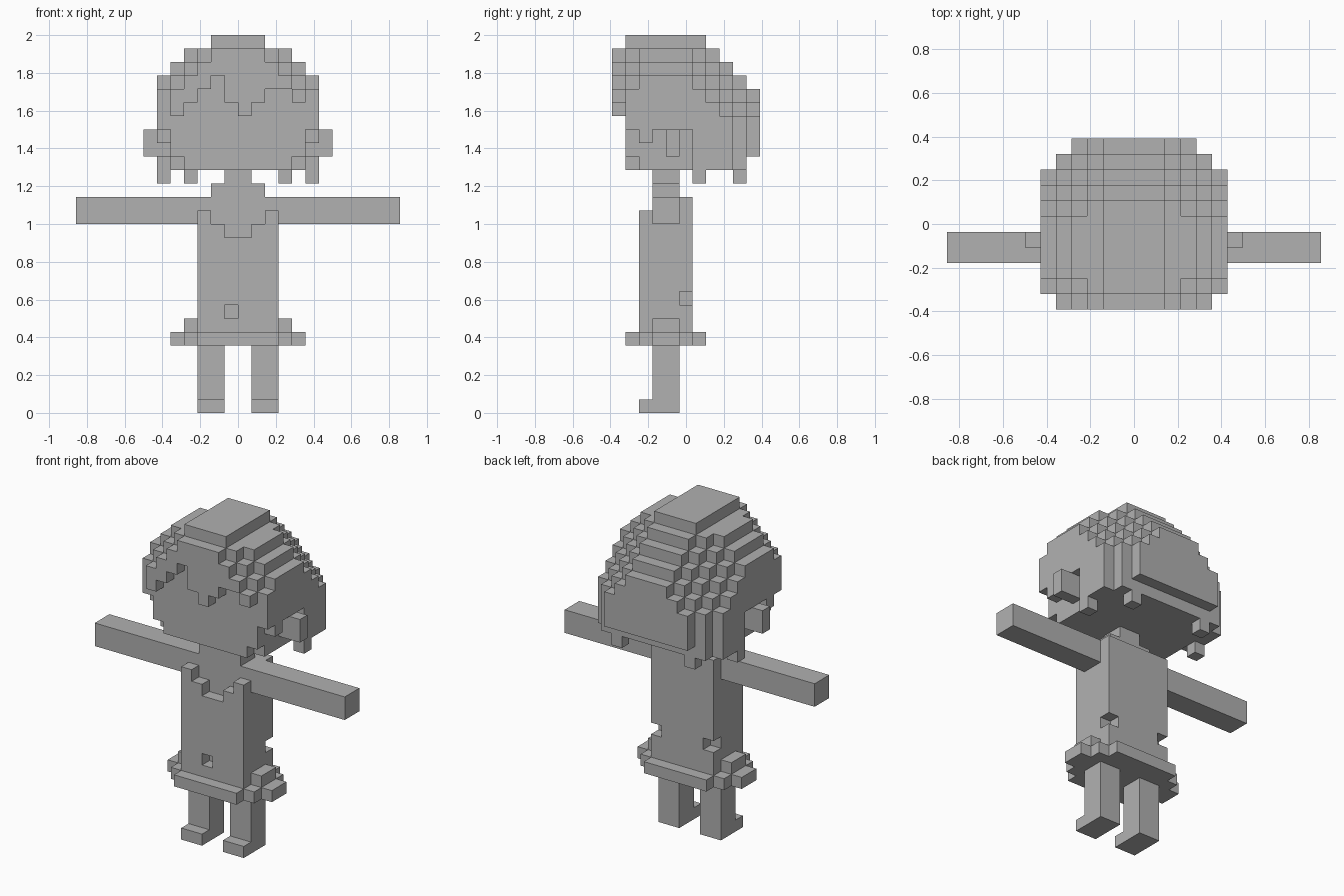
import bpy, bmesh
from mathutils import Vector

if "Cube" in bpy.data.objects:
    bpy.data.objects.remove(bpy.data.objects["Cube"])

U = 2 / 28            # one block
DEPTH_MID = 5.5       # block rows run 0..11 from front to back

grey = bpy.data.materials.new("plain grey")
grey.diffuse_color = (0.44, 0.44, 0.44, 1)
grey.use_nodes = True
grey.node_tree.nodes["Principled BSDF"].inputs["Base Color"].default_value = grey.diffuse_color


def box(x0, x1, y0, y1, z0, z1):
    return {(x, y, z) for x in range(x0, x1) for y in range(y0, y1) for z in range(z0, z1)}


def pair(x0, x1, y0, y1, z0, z1):
    """A box and its mirror image across x = 0."""
    return box(x0, x1, y0, y1, z0, z1) | box(-x1, -x0, y0, y1, z0, z1)


parts = {}

# Legs with feet
for name, x in (("left_leg", 1), ("right_leg", -3)):
    parts[name] = box(x, x + 2, 3, 5, 0, 5) | box(x, x + 2, 2, 3, 0, 1)

# Stepped skirt
parts["skirt"] = (box(-3, 3, 1, 7, 5, 6) | box(-4, 4, 2, 6, 5, 6)
                  | box(-5, 5, 3, 5, 5, 6) | box(-4, 4, 3, 5, 6, 7))

# Dress body with stepped neckline, front pocket hole and nicked back corners
dress = box(-3, 3, 2, 6, 5, 14) | pair(2, 3, 2, 3, 14, 15) | box(-3, 3, 5, 6, 14, 16)
dress -= box(-1, 1, 2, 3, 13, 14) | box(-1, 0, 2, 3, 7, 8) | pair(2, 3, 5, 6, 8, 9)
parts["dress"] = dress - parts["skirt"]

# Chest, neck and arms
parts["chest"] = box(-2, 2, 3, 5, 14, 17)
parts["neck"] = box(-1, 1, 3, 5, 17, 18)
parts["left_arm"] = box(2, 12, 3, 5, 14, 16)
parts["right_arm"] = box(-12, -2, 3, 5, 14, 16)

# Head mass: stepped dome, lower towards the sides, front and back
SIDE_DROP = (0, 0, 1, 1, 2, 3)


def dome_top(x, y):
    d = x if x >= 0 else -x - 1
    early = 1 if d >= 3 else 0          # outer strips step down one row sooner
    drop = SIDE_DROP[d]
    if y < 1 + early:
        drop += 1 + early - y
    drop += max(0, y - (6 - early))
    return 28 - drop


def inside_plan(x, y):
    d = x if x >= 0 else -x - 1
    return (d < 4 or (d == 4 and y < 10) or (d == 5 and 1 <= y < 9))


FRINGE = (22, 23, 24, 25, 23, 22, 23, 24, 24, 23)     # fringe bottom, x = -5..4
SIDE = {1: 21, 2: 20, 3: 21, 4: 21, 5: 21}            # hair bottom beside the face


def hair_bottom(x, y):
    if y == 0:
        return FRINGE[x + 5]
    if x in (-6, 5):
        return SIDE.get(y, 18)
    return 19 if y == 10 else 18


mass = set()
for x in range(-6, 6):
    for y in range(11):
        if inside_plan(x, y):
            mass |= box(x, x + 1, y, y + 1, hair_bottom(x, y), dome_top(x, y))
mass -= pair(4, 5, 1, 2, 18, 19)                      # cut jaw corners

parts["face"] = mass & box(-5, 5, 1, 9, 18, 24)
locks = pair(5, 6, 6, 7, 17, 18) | pair(3, 4, 9, 10, 17, 18)
parts["hair"] = (mass - parts["face"]) | locks
ears = pair(5, 7, 4, 5, 19, 21)
parts["ears"] = ears - mass

# Turn the blocks into clean outer surfaces
filled = set().union(*parts.values())
FACES = []
for axis in range(3):
    for sign in (1, -1):
        n = [0, 0, 0]
        n[axis] = sign
        a, b = (axis + 1) % 3, (axis + 2) % 3
        ring = []
        for p, q in ((0, 0), (1, 0), (1, 1), (0, 1)):
            c = [0, 0, 0]
            c[axis], c[a], c[b] = (sign > 0), p, q
            ring.append(tuple(int(v) for v in c))
        FACES.append((tuple(n), ring if sign > 0 else ring[::-1]))

for name, cells in parts.items():
    bm = bmesh.new()
    verts = {}
    for cell in sorted(cells):
        for n, ring in FACES:
            if tuple(c + d for c, d in zip(cell, n)) in filled:
                continue
            loop = []
            for r in ring:
                k = tuple(c + d for c, d in zip(cell, r))
                if k not in verts:
                    verts[k] = bm.verts.new(Vector((k[0], k[1] - DEPTH_MID, k[2])) * U)
                loop.append(verts[k])
            bm.faces.new(loop)
    bmesh.ops.dissolve_limit(bm, angle_limit=0.01, verts=bm.verts[:], edges=bm.edges[:])
    mesh = bpy.data.meshes.new(name)
    bm.to_mesh(mesh)
    bm.free()
    mesh.materials.append(grey)
    bpy.context.collection.objects.link(bpy.data.objects.new(name, mesh))
